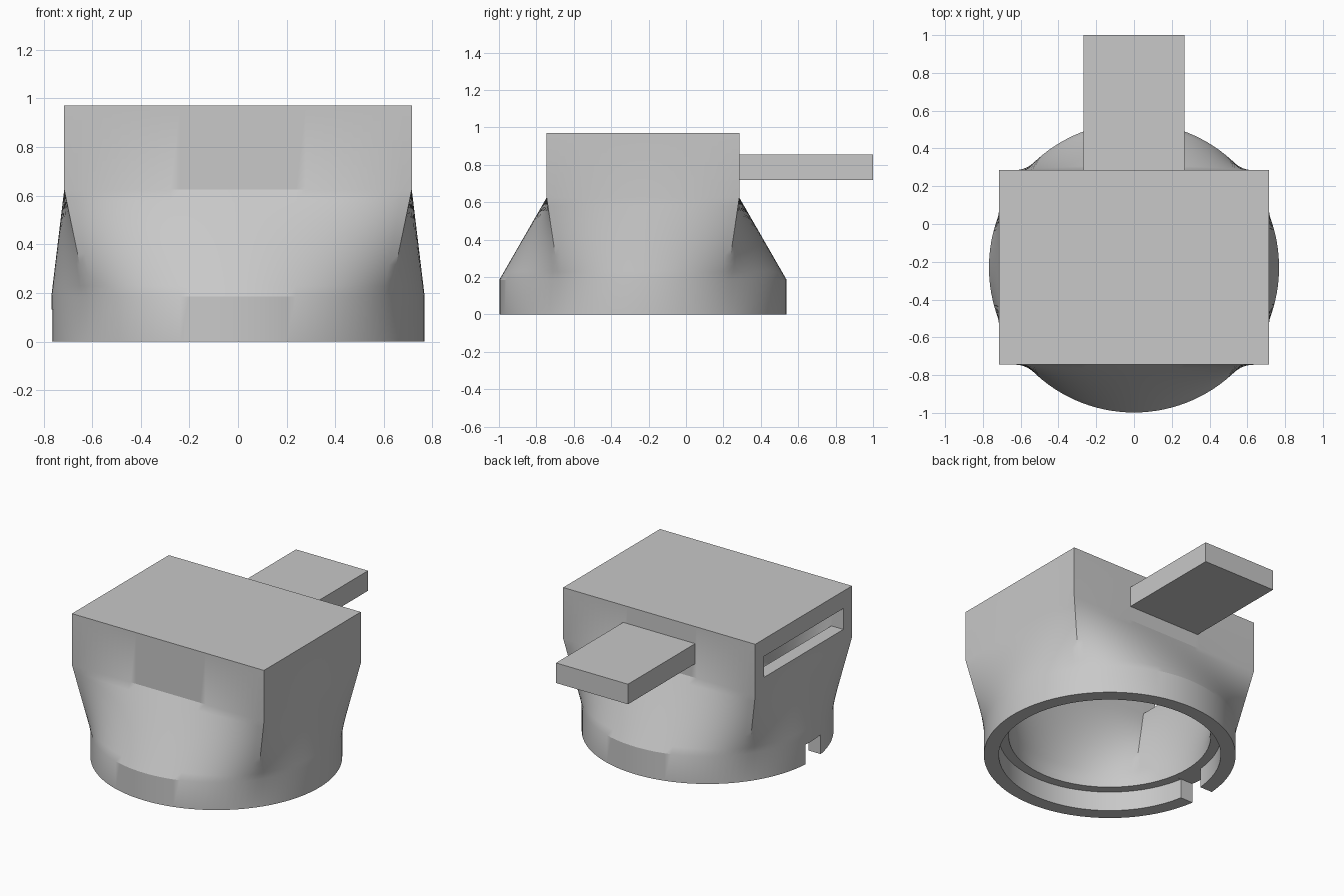
import bpy, bmesh, math

if "Cube" in bpy.data.objects:
    bpy.data.objects.remove(bpy.data.objects["Cube"])

CY = -0.23                      # centre of the round collar
HX, HY = 0.715, 0.515           # half size of the outer box
R = 0.768
CORNER = math.atan2(HY, HX)

grey = bpy.data.materials.new("plain grey")
grey.diffuse_color = (0.58, 0.58, 0.58, 1)
grey.use_nodes = True
grey.node_tree.nodes["Principled BSDF"].inputs["Base Color"].default_value = grey.diffuse_color


def sides():
    """Yield start angle, end angle, corner signs and step count per side."""
    p = math.pi
    return [(-CORNER, CORNER, (1, -1), (1, 1), 28),
            (CORNER, p - CORNER, (1, 1), (-1, 1), 36),
            (p - CORNER, p + CORNER, (-1, 1), (-1, -1), 28),
            (p + CORNER, 2 * p - CORNER, (-1, -1), (1, -1), 36)]


def circle(r, z):
    pts = []
    for a0, a1, c0, c1, n in sides():
        for i in range(n):
            a = a0 + (a1 - a0) * i / n
            pts.append((r * math.cos(a), CY + r * math.sin(a), z))
    return pts


def rect(hx, hy, z):
    pts = []
    for a0, a1, c0, c1, n in sides():
        for i in range(n):
            t = i / n
            pts.append((hx * (c0[0] * (1 - t) + c1[0] * t),
                        CY + hy * (c0[1] * (1 - t) + c1[1] * t), z))
    return pts


def blend(a, b, n):
    """Rows between two rings, ends included."""
    return [[tuple(u + (v - u) * k / n for u, v in zip(p, q)) for p, q in zip(a, b)]
            for k in range(n + 1)]


def box(name, x, y, z):
    bpy.ops.mesh.primitive_cube_add(size=1, location=(sum(x) / 2, sum(y) / 2, sum(z) / 2))
    ob = bpy.context.object
    ob.name = name
    ob.scale = (x[1] - x[0], y[1] - y[0], z[1] - z[0])
    bpy.ops.object.transform_apply(location=False, rotation=False, scale=True)
    ob.data.materials.append(grey)
    return ob


# Hollow adapter body: outside from collar to box, then inside back down
IX, IY = HX - 0.09, HY - 0.09
outer = [circle(R, 0)] + blend(circle(R, 0.185), rect(HX, HY, 0.625), 10) + [rect(HX, HY, 0.97)]
inner = ([rect(IX, IY, 0.855)] + blend(rect(IX, IY, 0.71), circle(0.616, 0.185), 10)
         + [circle(0.616, 0.13), circle(0.677, 0.13), circle(0.677, 0)])

bm = bmesh.new()


def skin(rings):
    rows = [[bm.verts.new(p) for p in ring] for ring in rings]
    for a, b in zip(rows, rows[1:]):
        for i in range(len(a)):
            j = (i + 1) % len(a)
            bm.faces.new((a[i], a[j], b[j], b[i]))
    return rows


out_rows, in_rows = skin(outer), skin(inner)
bm.faces.new(out_rows[-1])                      # roof
bm.faces.new(list(reversed(in_rows[0])))        # cavity ceiling
lo, li = out_rows[0], in_rows[-1]
for i in range(len(lo)):                        # bottom rim
    j = (i + 1) % len(lo)
    bm.faces.new((li[i], li[j], lo[j], lo[i]))
bmesh.ops.recalc_face_normals(bm, faces=bm.faces)
mesh = bpy.data.meshes.new("adapter_body")
bm.to_mesh(mesh)
bm.free()
mesh.materials.append(grey)
body = bpy.data.objects.new("adapter_body", mesh)
bpy.context.collection.objects.link(body)

# Side slot into the cavity and locking notch in the collar
cutters = [box("slot_cutter", (-0.9, -0.5), (CY - IY + 0.002, CY + IY - 0.002), (0.712, 0.853)),
           box("notch_cutter", (-0.9, -0.645), (CY - 0.12, CY + 0.055), (-0.1, 0.132))]
bpy.ops.object.select_all(action='DESELECT')
body.select_set(True)
bpy.context.view_layer.objects.active = body
for c in cutters:
    m = body.modifiers.new(c.name, 'BOOLEAN')
    m.operation, m.solver, m.object = 'DIFFERENCE', 'EXACT', c
    bpy.ops.object.modifier_apply(modifier=m.name)
    bpy.data.objects.remove(c)
bpy.ops.object.shade_smooth_by_angle(angle=math.radians(25))

# Flat handle at the back
box("handle", (-0.268, 0.268), (0.27, 1.0), (0.72, 0.855))
